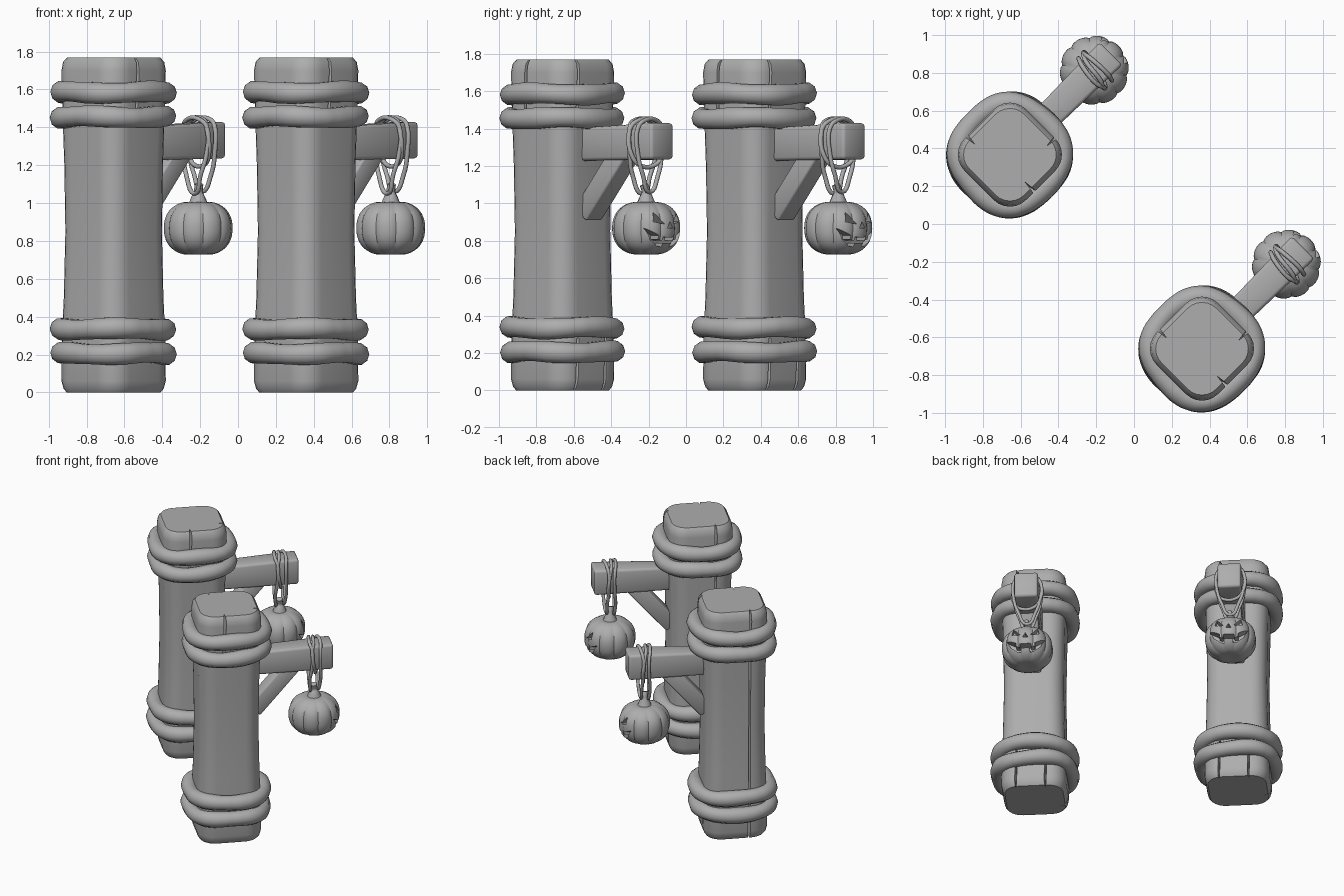
import bpy, bmesh, math
from math import sin, cos, pi
from mathutils import Matrix, Vector

if "Cube" in bpy.data.objects:
    bpy.data.objects.remove(bpy.data.objects["Cube"], do_unlink=True)

grey = bpy.data.materials.new("plain_grey")
grey.use_nodes = True
grey.diffuse_color = (0.42, 0.42, 0.42, 1)
grey.node_tree.nodes["Principled BSDF"].inputs["Base Color"].default_value = (0.42, 0.42, 0.42, 1)

# Each post is modelled around the origin with its arm along +x, then turned and placed.
parts = []


def add_object(name, mesh):
    obj = bpy.data.objects.new(name, mesh)
    bpy.context.collection.objects.link(obj)
    return obj


def finish(obj, angle=40):
    mesh = obj.data
    mesh.materials.clear()
    mesh.materials.append(grey)
    mesh.shade_smooth()
    mesh.set_sharp_from_angle(angle=math.radians(angle))
    parts.append(obj)
    return obj


def from_bmesh(name, bm):
    bmesh.ops.recalc_face_normals(bm, faces=bm.faces)
    mesh = bpy.data.meshes.new(name)
    bm.to_mesh(mesh)
    bm.free()
    return add_object(name, mesh)


def loft(bm, rings):
    """Skin a stack of equal closed rings and cap both ends."""
    loops = [[bm.verts.new(p) for p in ring] for ring in rings]
    n = len(loops[0])
    for a, b in zip(loops, loops[1:]):
        for i in range(n):
            j = (i + 1) % n
            bm.faces.new((a[i], a[j], b[j], b[i]))
    bm.faces.new(loops[0][::-1])
    bm.faces.new(loops[-1])


def bake(obj):
    """Apply the modifiers or curve settings into a plain mesh."""
    deps = bpy.context.evaluated_depsgraph_get()
    mesh = bpy.data.meshes.new_from_object(obj.evaluated_get(deps))
    name = obj.name
    bpy.data.objects.remove(obj, do_unlink=True)
    return add_object(name, mesh)


def carve(obj, cutter):
    cutter.hide_render = True
    mod = obj.modifiers.new("carve", "BOOLEAN")
    mod.operation = "DIFFERENCE"
    mod.solver = "EXACT"
    mod.object = cutter
    result = bake(obj)
    bpy.data.objects.remove(cutter, do_unlink=True)
    return result


def tube(name, points, radius, cyclic=True, radii=None):
    curve = bpy.data.curves.new(name, "CURVE")
    curve.dimensions = "3D"
    curve.bevel_depth = radius
    curve.bevel_resolution = 3
    curve.resolution_u = 5
    curve.use_fill_caps = True
    spline = curve.splines.new("BEZIER")
    spline.bezier_points.add(len(points) - 1)
    for i, (bp, p) in enumerate(zip(spline.bezier_points, points)):
        bp.co = p
        bp.handle_left_type = bp.handle_right_type = "AUTO"
        bp.radius = radii[i] if radii else 1
    spline.use_cyclic_u = cyclic
    return finish(bake(add_object(name, curve)), 60)


def rounded_square(half, r, z, steps=6):
    ring = []
    for k in range(4):
        mid = pi / 4 + k * pi / 2
        cx, cy = (half - r) * math.copysign(1, cos(mid)), (half - r) * math.copysign(1, sin(mid))
        for s in range(steps + 1):
            a = k * pi / 2 + s / steps * pi / 2
            ring.append((cx + r * cos(a), cy + r * sin(a), z))
    return ring


# Post: rounded square trunk with a slight waist
profile = [(0, .9), (.02, .96), (.06, 1), (.3, .99), (.5, .955), (.85, .925),
           (1.2, .945), (1.4, .97), (1.7, 1), (1.745, .97), (1.77, .89)]
bm = bmesh.new()
loft(bm, [rounded_square(.23 * s, .12 * s, z) for z, s in profile])
post = from_bmesh("post", bm)

# Cracks: thin wedges cut into the sides (face angle, offset, bottom, top, depth)
cracks = [(90, .085, -.1, 1.9, .06), (-90, -.05, 1.48, 1.9, .07), (0, -.11, 1.5, 1.9, .06),
          (0, -.12, -.1, .28, .05), (0, .09, -.1, .28, .05)]
bm = bmesh.new()
for angle, t, z0, z1, depth in cracks:
    turn = Matrix.Rotation(math.radians(angle), 3, "Z")
    wedge = [(.23 - depth, t), (.26, t - .012), (.26, t + .012)]
    loft(bm, [[turn @ Vector((x, y + lean, z)) for x, y in wedge]
              for z, lean in ((z0, -.004), (z1, .008))])
finish(carve(post, from_bmesh("crack_cutter", bm)))

# Ropes: two thick coils at each end of the post
for i, z in enumerate((.205, .335, 1.455, 1.585)):
    pts, thick = [], []
    for k in range(24):
        a = k * pi / 12
        r = .267 - .01 * cos(4 * a) + .003 * sin(3 * a + i)
        pts.append((r * cos(a), r * sin(a), z + .005 * sin(3 * a + 2 * i)))
        thick.append(1 + .05 * sin(5 * a + i))
    tube("post_coil", pts, .057, radii=thick)


def beveled_bar(name, rings, width):
    bm = bmesh.new()
    loft(bm, rings)
    bmesh.ops.recalc_face_normals(bm, faces=bm.faces)
    bmesh.ops.bevel(bm, geom=bm.edges[:], offset=width, segments=2, profile=.5, affect="EDGES")
    return finish(from_bmesh(name, bm), 50)


# Arm and its diagonal brace
def upright(x, w, z0, z1):
    return [(x, -w, z0), (x, w, z0), (x, w, z1), (x, -w, z1)]


beveled_bar("arm", [upright(.1, .068, 1.225, 1.4), upright(.757, .085, 1.235, 1.43)], .018)
beveled_bar("arm_brace", [[(x - dx, -.062, z + dz), (x - dx, .062, z + dz),
                           (x + dx, .062, z - dz), (x + dx, -.062, z - dz)]
                          for x, z, dx, dz in ((.19, .94, .045, .035), (.5, 1.3, .045, .035))], .012)

# Pumpkin: ribbed squashed ball
HANG, MID = .632, .867
bm = bmesh.new()
rings = []
for j in range(1, 24):
    v = -pi / 2 + j * pi / 24
    ring = []
    for k in range(80):
        a = k * pi / 40
        rib = .94 + .06 * abs(cos(5 * a)) ** .6
        r = .183 * cos(v) ** .75 * (1 + (rib - 1) * cos(v) ** .3)
        dent = .02 * max(0, 1 - r / .07)
        z = math.copysign(abs(sin(v)) ** .9, v) * (.145 - dent)
        ring.append((HANG + r * cos(a), r * sin(a), MID + z))
    rings.append(ring)
loft(bm, rings)
pumpkin = from_bmesh("pumpkin", bm)

# Carved face: eyes, nose and a toothed grin
eye = [(.035, .022), (.098, .035), (.085, .085)]
nose = [(-.02, 0), (.02, 0), (0, .036)]
half_grin = [(.135, .0), (.105, -.062), (.06, -.094), (.03, -.1), (.03, -.078)]
half_lip = [(.0, -.05), (.04, -.047), (.04, -.066), (.066, -.06), (.066, -.038), (.1, -.02)]
grin = half_lip + half_grin + [(-y, z) for y, z in half_grin[::-1] + half_lip[:0:-1]]
bm = bmesh.new()
for shape in (eye, [(-y, z) for y, z in eye], nose, grin):
    loft(bm, [[(HANG + x, y, MID + z) for y, z in shape] for x in (.1, .3)])
finish(carve(pumpkin, from_bmesh("face_cutter", bm)), 35)

# Pumpkin stem, flared at its foot
tube("pumpkin_stem", [(HANG, 0, .985), (HANG, 0, 1.02), (HANG, 0, 1.06), (HANG - .005, -.012, 1.1)],
     .03, cyclic=False, radii=[1.9, 1.4, .8, .75])

# Hanging cords: two long loops down to the stem and one tight loop round the arm
for shift, low, lean in ((-.03, 1.05, .012), (.03, 1.06, -.006)):
    x = HANG + shift
    side = [(x, .06, 1.15), (x + lean, .094, 1.27), (x + lean, .094, 1.4), (x, .06, 1.438)]
    tube("hanging_cord", [(HANG + shift * .9, 0, low)] + side
         + [(px - lean, -y, z) for px, y, z in side[::-1]], .012)
x = HANG
tube("arm_cord", [(x + .015 * s, y, z) for s, y, z in
                  ((1, .05, 1.205), (2, .095, 1.26), (1, .095, 1.39), (0, .06, 1.438),
                   (-1, -.06, 1.438), (-2, -.095, 1.39), (-1, -.095, 1.26), (0, -.05, 1.205))], .012)

# Place one full set at the back and a copy at the front
turn = Matrix.Rotation(pi / 4, 4, "Z")
back = Matrix.Translation((-.657, .367, 0)) @ turn
front = Matrix.Translation((.36, -.66, 0)) @ turn
for obj in parts:
    base = obj.name.split(".")[0]
    copy = add_object("front_" + base, obj.data)
    copy.matrix_world = front
    obj.name = "back_" + base
    obj.matrix_world = back
